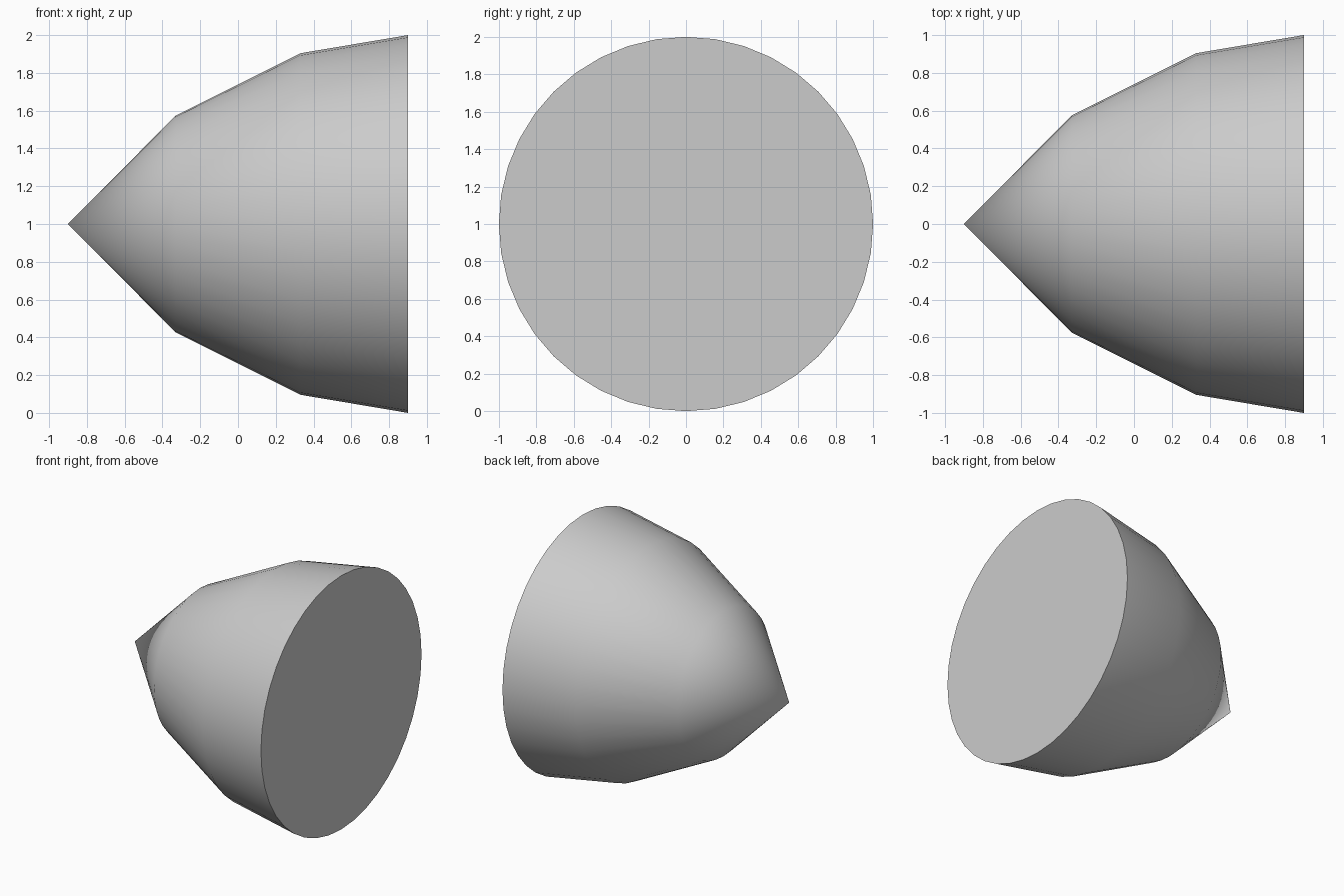
import bpy, bmesh, math
from mathutils import Matrix, Vector

cube = bpy.data.objects.get("Cube")
if cube:
    bpy.data.objects.remove(cube, do_unlink=True)

SIDES = 40
TIP_X = -0.9
# Rings behind the tip: (x, radius)
RINGS = [(-0.33, 0.574), (0.33, 0.904), (0.9, 1.0)]

# Plain grey surface
grey = bpy.data.materials.new("plain_grey")
grey.use_nodes = True
color = (0.6, 0.6, 0.6, 1)
grey.diffuse_color = color
grey.node_tree.nodes["Principled BSDF"].inputs["Base Color"].default_value = color

# Pointed shell: spin the profile about the x axis
bm = bmesh.new()
profile = [bm.verts.new((x, 0, r)) for x, r in [(TIP_X, 0)] + RINGS]
edges = [bm.edges.new(pair) for pair in zip(profile, profile[1:])]
bmesh.ops.spin(bm, geom=profile + edges, axis=(1, 0, 0), cent=(0, 0, 0),
               angle=math.tau, steps=SIDES)
bmesh.ops.remove_doubles(bm, verts=bm.verts, dist=0.001)

# Flat end closing the wide rim
bmesh.ops.contextual_create(bm, geom=[e for e in bm.edges if e.is_boundary])
bmesh.ops.recalc_face_normals(bm, faces=bm.faces)
bmesh.ops.translate(bm, verts=bm.verts, vec=(0, 0, 1))

mesh = bpy.data.meshes.new("nose_cone")
bm.to_mesh(mesh)
bm.free()
mesh.materials.append(grey)
cone = bpy.data.objects.new("nose_cone", mesh)
bpy.context.collection.objects.link(cone)

# Smooth sides with a sharp rim
bpy.ops.object.select_all(action="DESELECT")
cone.select_set(True)
bpy.context.view_layer.objects.active = cone
bpy.ops.object.shade_smooth_by_angle(angle=math.radians(40))
